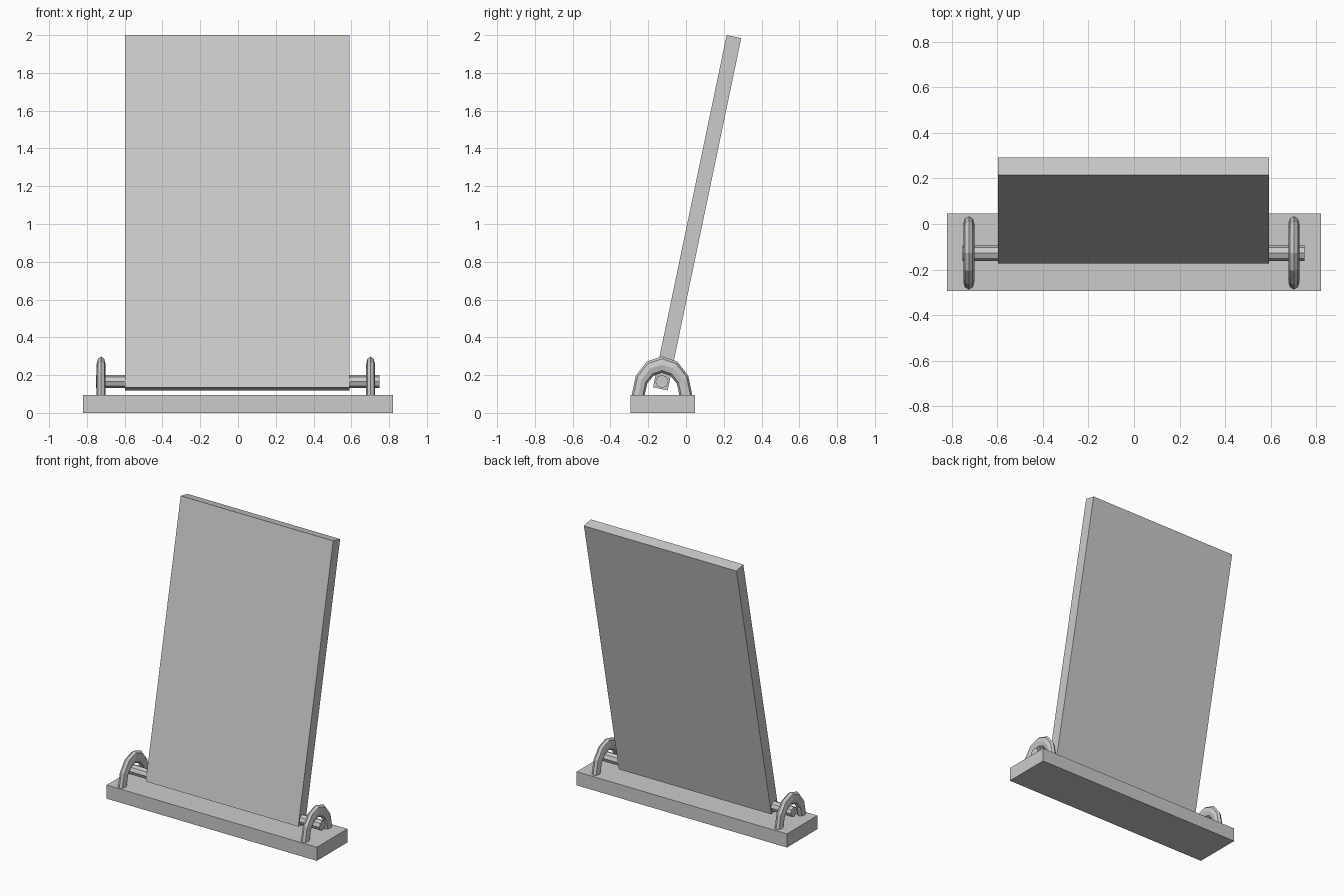
import bpy, bmesh
from math import sin, cos, pi, radians
from mathutils import Matrix

if "Cube" in bpy.data.objects:
    bpy.data.objects.remove(bpy.data.objects["Cube"])

AXLE_Y, BASE_TOP = -0.127, 0.096


def finish(name, bm):
    bmesh.ops.recalc_face_normals(bm, faces=bm.faces)
    mesh = bpy.data.meshes.new(name)
    bm.to_mesh(mesh)
    bm.free()
    obj = bpy.data.objects.new(name, mesh)
    bpy.context.collection.objects.link(obj)
    return obj


def box(name, center, size, tilt=0.0):
    bm = bmesh.new()
    m = (Matrix.Translation(center) @ Matrix.Rotation(tilt, 4, 'X')
         @ Matrix.Diagonal((*size, 1)))
    bmesh.ops.create_cube(bm, size=1, matrix=m)
    return finish(name, bm)


def arch(name, x, half_width=0.024, ry=0.16, rz=0.203, major=0.785, minor=0.215,
         steps=6, sides=8):
    """Half of a low-poly torus, stretched upwards, standing on the base."""
    bm = bmesh.new()
    rings = []
    for i in range(steps + 1):
        a = pi * i / steps
        ring = []
        for j in range(sides):
            b = 2 * pi * j / sides
            r = major + minor * cos(b)
            ring.append(bm.verts.new((x + half_width * sin(b),
                                      AXLE_Y + ry * r * cos(a),
                                      BASE_TOP + rz * r * sin(a))))
        rings.append(ring)
    for r0, r1 in zip(rings, rings[1:]):
        for j in range(sides):
            k = (j + 1) % sides
            bm.faces.new((r0[j], r0[k], r1[k], r1[j]))
    bm.faces.new(rings[0])
    bm.faces.new(rings[-1])
    return finish(name, bm)


# Base slab
box("base", (0, -0.123, BASE_TOP / 2), (1.64, 0.34, BASE_TOP))

# Tilting panel, leaning back
box("panel", (-0.003, 0.059, 1.0595), (1.189, 1.905, 0.079), radians(90 - 11.8))

# Hinge rod through the bottom of the panel
bm = bmesh.new()
bmesh.ops.create_cone(bm, cap_ends=True, segments=8, radius1=0.035, radius2=0.035,
                      depth=1.5, matrix=Matrix.Translation((-0.002, AXLE_Y, 0.166))
                      @ Matrix.Rotation(pi / 2, 4, 'Y'))
finish("hinge_rod", bm)

# Arched brackets holding the rod
arch("left_bracket", -0.725)
arch("right_bracket", 0.702)
